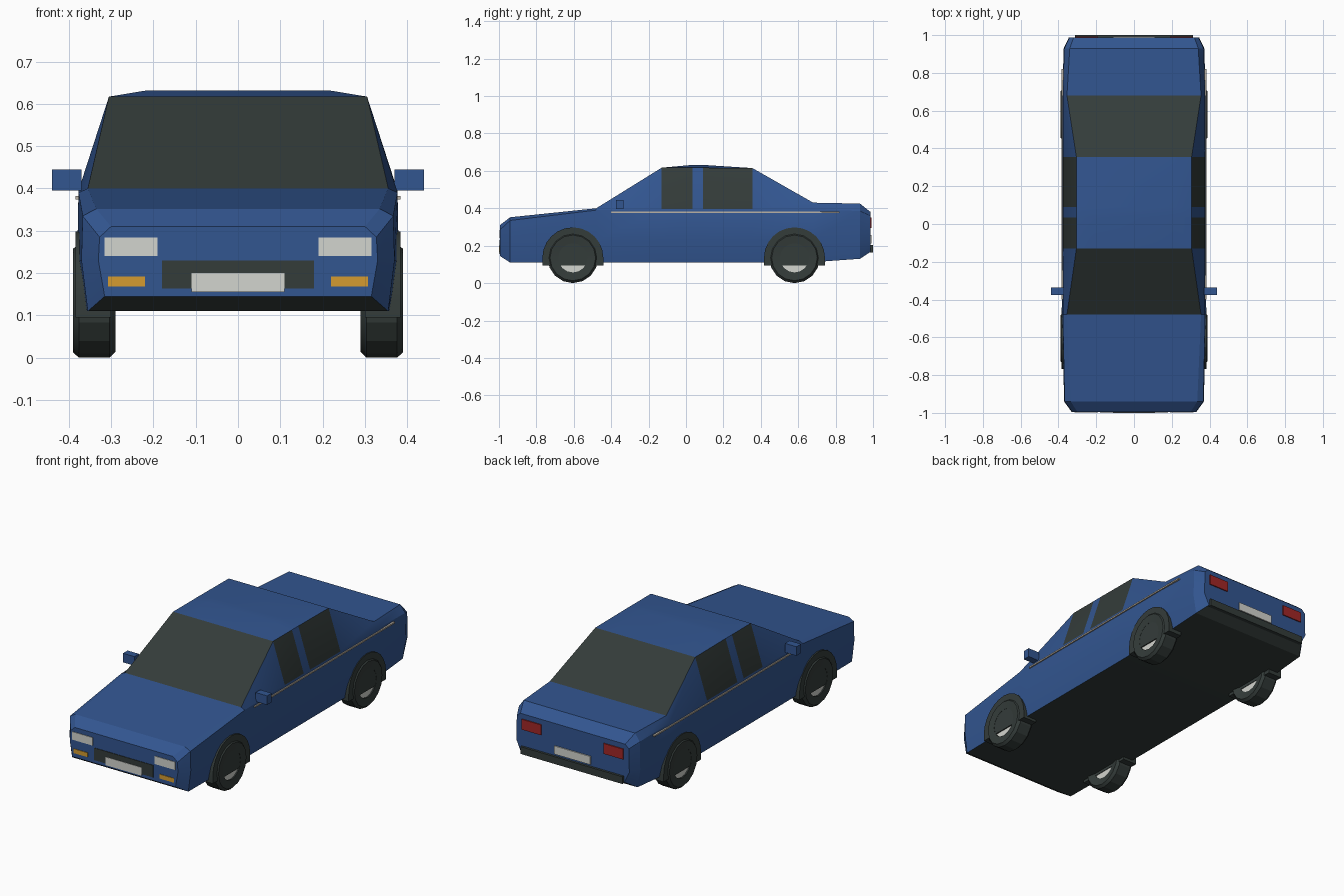
import bpy
import bmesh
import math

cube = bpy.data.objects.get("Cube")
if cube:
    bpy.data.objects.remove(cube, do_unlink=True)


def material(name, r, g, b):
    mat = bpy.data.materials.new(name)
    mat.use_nodes = True
    mat.diffuse_color = (r, g, b, 1)
    shader = next(n for n in mat.node_tree.nodes if n.type == 'BSDF_PRINCIPLED')
    shader.inputs["Base Color"].default_value = (r, g, b, 1)
    return mat


BLUE = material("blue paint", 0.032, 0.092, 0.28)
DARK = material("dark trim", 0.034, 0.045, 0.042)
WHITE = material("pale grey", 0.65, 0.66, 0.62)
AMBER = material("amber", 0.66, 0.33, 0.03)
RED = material("red lamp", 0.36, 0.02, 0.02)
BEIGE = material("beige stripe", 0.5, 0.45, 0.38)


def finish(bm, name, mats, mirror=False):
    """Turn a bmesh into an object, smooth the soft edges and mirror if asked."""
    bmesh.ops.recalc_face_normals(bm, faces=bm.faces)
    mesh = bpy.data.meshes.new(name)
    bm.to_mesh(mesh)
    bm.free()
    for mat in mats:
        mesh.materials.append(mat)
    obj = bpy.data.objects.new(name, mesh)
    bpy.context.collection.objects.link(obj)
    bpy.ops.object.select_all(action='DESELECT')
    obj.select_set(True)
    bpy.context.view_layer.objects.active = obj
    bpy.ops.object.shade_smooth_by_angle(angle=math.radians(20))
    if mirror:
        obj.modifiers.new("Mirror", 'MIRROR')
    return obj


def loft(name, rings, mats, mirror=False, loop=False, rule=None):
    """Skin a list of equal point rings; rule(station, side) picks the material."""
    bm = bmesh.new()
    rows = [[bm.verts.new(p) for p in ring] for ring in rings]
    count = len(rows[0])
    for s in range(len(rows) if loop else len(rows) - 1):
        a, b = rows[s], rows[(s + 1) % len(rows)]
        for i in range(count):
            j = (i + 1) % count
            face = bm.faces.new((a[i], a[j], b[j], b[i]))
            face.material_index = rule(s, i) if rule else 0
    if not loop:
        bm.faces.new(rows[0])
        bm.faces.new(rows[-1])
    return finish(bm, name, mats, mirror)


def box(name, mat, x, y, z, mirror=False):
    """Box from its x, y and z ranges."""
    rings = [[(x[0], v, z[0]), (x[1], v, z[0]), (x[1], v, z[1]), (x[0], v, z[1])] for v in y]
    return loft(name, rings, [mat], mirror)


# Body sections: y, sill width, sill z, side width, belt z, top width, top z, crown
SECTIONS = [
    (-0.995, 0.315, 0.145, 0.33, 0.285, 0.30, 0.31, 0),
    (-0.94, 0.355, 0.11, 0.37, 0.335, 0.335, 0.352, 0),
    (-0.48, 0.36, 0.11, 0.38, 0.39, 0.355, 0.40, 0),
    (-0.13, 0.36, 0.11, 0.38, 0.395, 0.305, 0.617, 0),
    (0.035, 0.36, 0.11, 0.38, 0.395, 0.305, 0.617, 0.015),
    (0.09, 0.36, 0.11, 0.38, 0.395, 0.305, 0.617, 0.015),
    (0.355, 0.36, 0.11, 0.38, 0.395, 0.305, 0.615, 0),
    (0.68, 0.36, 0.112, 0.38, 0.395, 0.355, 0.43, 0),
    (0.93, 0.355, 0.13, 0.372, 0.385, 0.34, 0.425, 0),
    (0.987, 0.315, 0.168, 0.345, 0.36, 0.32, 0.38, 0),
]


def body_ring(y, sill, sill_z, side, belt, top, top_z, crown):
    half = [(sill, sill_z), (side, 0.23), (side - 0.003, belt),
            (top, top_z), (top * 0.7, top_z + crown)]
    return [(x, y, z) for x, z in half] + [(-x, y, z) for x, z in reversed(half)]


def body_colour(station, side):
    floor = side == 9
    screens = station in (2, 6) and side in (3, 4, 5)
    side_windows = station in (3, 5) and side in (2, 6)
    return 1 if floor or screens or side_windows else 0


loft("body", [body_ring(*s) for s in SECTIONS], [BLUE, DARK], rule=body_colour)

# Wheels, hubs and arches
AXLE_Z = 0.135


def circle(x, y, r, sides=16):
    turn = 2 * math.pi / sides
    return [(x, y + r * math.cos(i * turn), AXLE_Z + r * math.sin(i * turn)) for i in range(sides)]


def arch_outline(x, y, r=0.163, foot=0.095, steps=12):
    curve = [(x, y + r * math.cos(math.pi * i / steps), AXLE_Z + r * math.sin(math.pi * i / steps))
             for i in range(steps + 1)]
    return [(x, y + r, foot)] + curve + [(x, y - r, foot)]


TYRE = [(0.30, 0.078), (0.29, 0.122), (0.304, 0.135), (0.376, 0.135), (0.39, 0.122), (0.385, 0.078)]
for place, y in (("front", -0.605), ("rear", 0.58)):
    loft(place + "_tyres", [circle(x, y, r) for x, r in TYRE], [DARK], True, loop=True)
    loft(place + "_hubs", [circle(x, y, 0.079) for x in (0.303, 0.378)], [WHITE], True)
    loft(place + "_arches", [arch_outline(x, y) for x in (0.30, 0.384)], [DARK], True)

# Side details
box("mirrors", BLUE, (0.37, 0.44), (-0.375, -0.335), (0.395, 0.445), True)
box("side_stripes", BEIGE, (0.37, 0.384), (-0.4, 0.82), (0.374, 0.382), True)

# Front details
NOSE = (-0.998, -0.99)
box("headlights", WHITE, (0.19, 0.315), NOSE, (0.24, 0.284), True)
box("indicators", AMBER, (0.22, 0.307), NOSE, (0.168, 0.192), True)
box("grille", DARK, (-0.18, 0.18), NOSE, (0.163, 0.23))
box("front_plate", WHITE, (-0.11, 0.11), (-1.0, -0.99), (0.155, 0.20))

# Rear details
TAIL = (0.984, 0.993)
box("tail_lights", RED, (0.19, 0.31), TAIL, (0.295, 0.352), True)
box("rear_plate", WHITE, (-0.11, 0.11), TAIL, (0.213, 0.258))
box("rear_bumper", DARK, (-0.312, 0.312), (0.975, 1.0), (0.163, 0.203))
